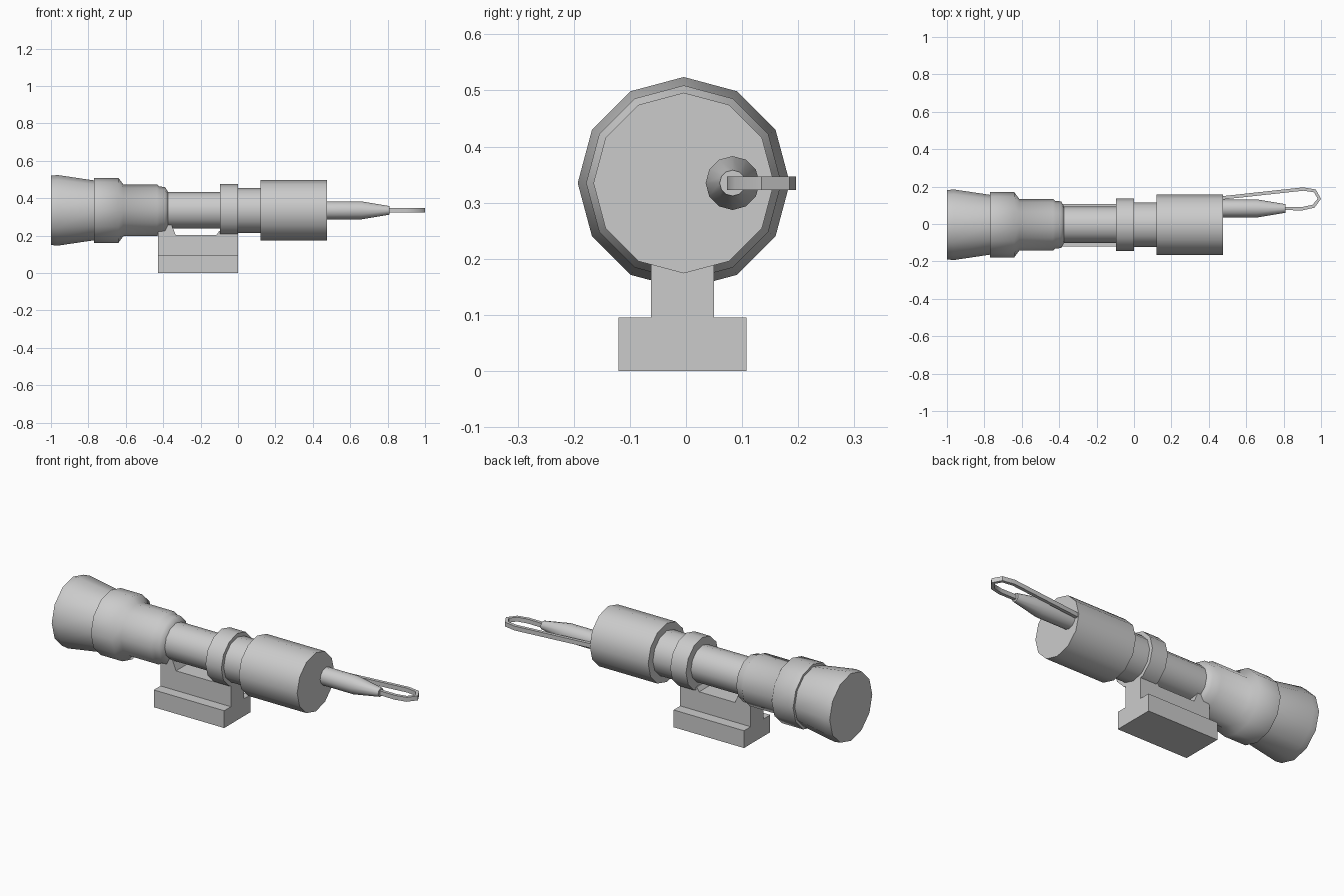
import bpy
import math
from mathutils import Vector

cube = bpy.data.objects.get("Cube")
if cube:
    bpy.data.objects.remove(cube, do_unlink=True)

grey = bpy.data.materials.new("neutral_grey")
grey.use_nodes = True
GREY = (0.6, 0.6, 0.6, 1)
grey.diffuse_color = GREY
grey.node_tree.nodes["Principled BSDF"].inputs["Base Color"].default_value = GREY


def make(name, verts, faces, smooth=None):
    mesh = bpy.data.meshes.new(name)
    mesh.from_pydata(verts, [], faces)
    mesh.materials.append(grey)
    obj = bpy.data.objects.new(name, mesh)
    bpy.context.collection.objects.link(obj)
    bpy.ops.object.select_all(action="DESELECT")
    obj.select_set(True)
    bpy.context.view_layer.objects.active = obj
    bpy.ops.object.mode_set(mode="EDIT")
    bpy.ops.mesh.select_all(action="SELECT")
    bpy.ops.mesh.normals_make_consistent(inside=False)
    bpy.ops.object.mode_set(mode="OBJECT")
    if smooth:
        bpy.ops.object.shade_smooth_by_angle(angle=math.radians(smooth))
    return obj


def lathe(name, profile, y, z, sides=12):
    """Closed solid turned about an axis along x; profile is (x, radius)."""
    verts = [(x, y + r * math.sin(math.tau * i / sides), z + r * math.cos(math.tau * i / sides))
             for x, r in profile for i in range(sides)]
    faces = [(k * sides + i, k * sides + (i + 1) % sides,
              (k + 1) * sides + (i + 1) % sides, (k + 1) * sides + i)
             for k in range(len(profile) - 1) for i in range(sides)]
    last = (len(profile) - 1) * sides
    faces += [tuple(range(sides)), tuple(range(last, last + sides))]
    return make(name, verts, faces, 56)


def extrude_xz(name, outline, y0, y1):
    """Side outline in x and z, extruded across y."""
    n = len(outline)
    verts = [(x, y, z) for y in (y0, y1) for x, z in outline]
    faces = [(i, (i + 1) % n, n + (i + 1) % n, n + i) for i in range(n)]
    faces += [tuple(range(n)), tuple(range(n, 2 * n))]
    return make(name, verts, faces)


def ribbon(name, path, z, height, thick):
    """Flat strip following a path in x and y."""
    pts = [Vector(p) for p in path]
    verts = []
    for i, p in enumerate(pts):
        a = (p - pts[i - 1]).normalized() if i else None
        b = (pts[i + 1] - p).normalized() if i < len(pts) - 1 else None
        t = ((a or b) + (b or a)).normalized()
        side = Vector((-t.y, t.x)) * thick / 2
        for s, h in ((1, -1), (1, 1), (-1, 1), (-1, -1)):
            q = p + side * s
            verts.append((q.x, q.y, z + h * height / 2))
    faces = [(4 * k + i, 4 * k + (i + 1) % 4, 4 * k + 4 + (i + 1) % 4, 4 * k + 4 + i)
             for k in range(len(pts) - 1) for i in range(4)]
    end = 4 * (len(pts) - 1)
    faces += [(0, 1, 2, 3), (end, end + 1, end + 2, end + 3)]
    return make(name, verts, faces, 50)


AXIS_Y, AXIS_Z = -0.004, 0.335

# Flared head and stepped body tube
lathe("flared_head", [(-1, 0.185), (-0.965, 0.189), (-0.77, 0.16)], AXIS_Y, AXIS_Z)
lathe("body_tube", [(-0.77, 0.174), (-0.64, 0.174), (-0.613, 0.138), (-0.433, 0.138),
                    (-0.42, 0.127), (-0.39, 0.125), (-0.374, 0.098), (-0.09, 0.098)],
      AXIS_Y, AXIS_Z)

# Clamp collar, neck and tail
lathe("clamp_collar", [(-0.096, 0.141), (0, 0.141)], AXIS_Y, AXIS_Z)
lathe("neck", [(-0.01, 0.12), (0.13, 0.12)], AXIS_Y, AXIS_Z)
lathe("tail_cap", [(0.12, 0.161), (0.475, 0.161)], AXIS_Y, AXIS_Z)

# Mounting foot and stem
extrude_xz("mount_foot", [(-0.428, 0), (0, 0), (0, 0.095), (-0.428, 0.095)], -0.12, 0.108)
extrude_xz("mount_stem", [(-0.428, 0.095), (0, 0.095), (0, 0.225), (-0.1, 0.225),
                          (-0.115, 0.203), (-0.333, 0.203), (-0.355, 0.257),
                          (-0.377, 0.257), (-0.392, 0.225), (-0.428, 0.22)], -0.062, 0.05)

# Cable boot and looped cable
lathe("cable_boot", [(0.47, 0.048), (0.66, 0.048), (0.81, 0.023)], 0.083, 0.335)
ribbon("cable_loop", [(0.8, 0.083), (0.9, 0.082), (0.96, 0.095), (0.991, 0.135),
                      (0.967, 0.177), (0.905, 0.187), (0.465, 0.139)], 0.335, 0.024, 0.018)
